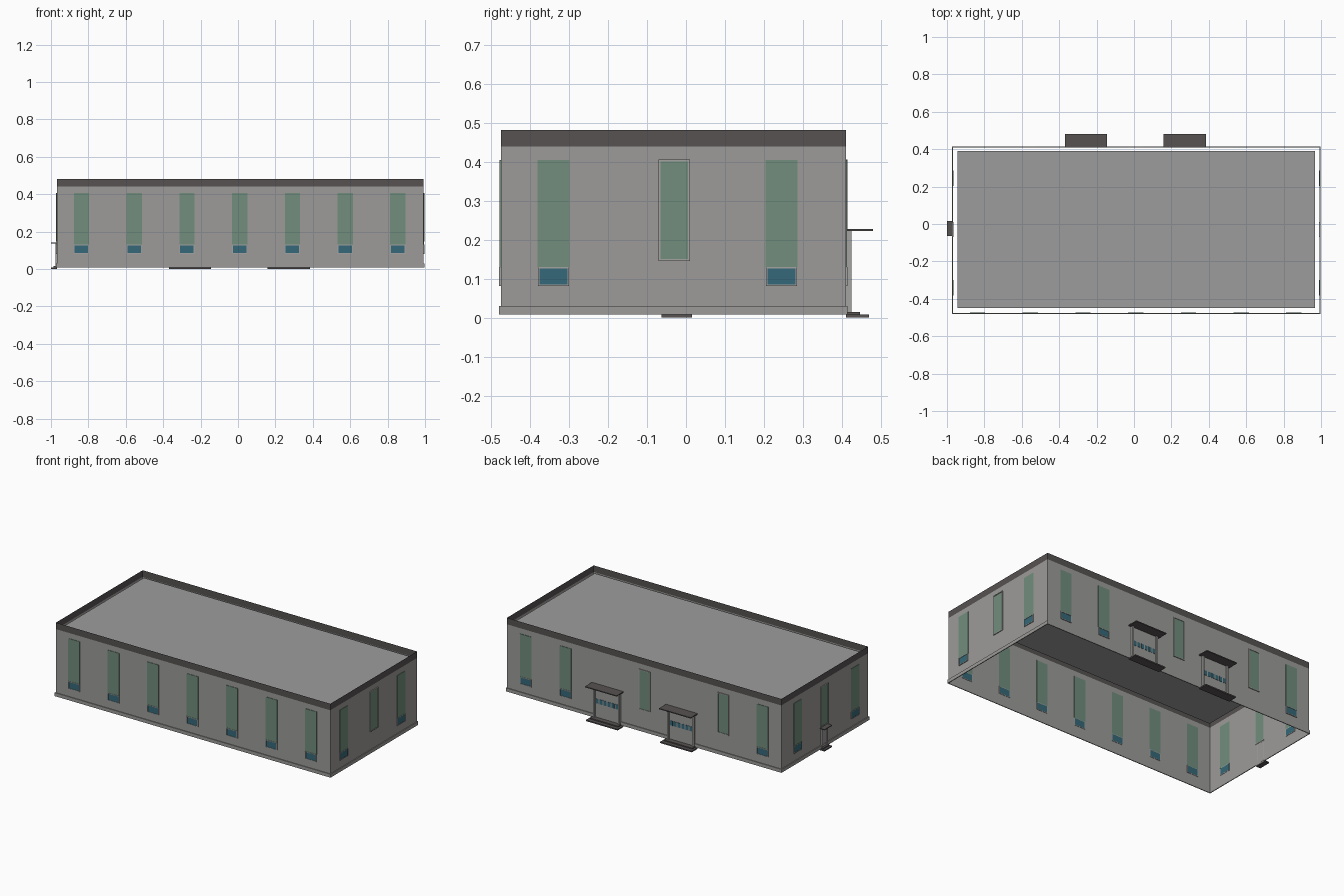
import bpy, bmesh

if "Cube" in bpy.data.objects:
    bpy.data.objects.remove(bpy.data.objects["Cube"])

X0, X1, Y0, Y1 = -0.968, 0.992, -0.475, 0.41   # wall sheet extents


def mat(name, rgb):
    m = bpy.data.materials.new(name)
    m.diffuse_color = (*rgb, 1)
    m.use_nodes = True
    m.node_tree.nodes["Principled BSDF"].inputs["Base Color"].default_value = m.diffuse_color
    return m


WALL = mat("wall grey", (0.335, 0.33, 0.32))
ROOF = mat("roof grey", (0.335, 0.335, 0.335))
TRIM = mat("dark trim", (0.095, 0.085, 0.085))
GREEN = mat("green glass", (0.165, 0.27, 0.205))
BLUE = mat("blue glass", (0.036, 0.14, 0.19))
FRAME = mat("frame grey", (0.37, 0.37, 0.36))


def finish(name, bm, material):
    me = bpy.data.meshes.new(name)
    bm.to_mesh(me)
    bm.free()
    me.materials.append(material)
    ob = bpy.data.objects.new(name, me)
    bpy.context.collection.objects.link(ob)
    return ob


def add_box(bm, a, b):
    vs = [bm.verts.new((x, y, z)) for z in (a[2], b[2])
          for x, y in ((a[0], a[1]), (b[0], a[1]), (b[0], b[1]), (a[0], b[1]))]
    for f in ((3, 2, 1, 0), (4, 5, 6, 7), (0, 1, 5, 4), (1, 2, 6, 5), (2, 3, 7, 6), (3, 0, 4, 7)):
        bm.faces.new([vs[i] for i in f])


def span(wall, u0, u1, z0, z1, d0, d1):
    """Box corners on a wall: u along it, d outward from it."""
    if wall in ("front", "back"):
        base, s = (Y0, -1) if wall == "front" else (Y1, 1)
        lo, hi = sorted((base + s * d0, base + s * d1))
        return (u0, lo, z0), (u1, hi, z1)
    base, s = (X0, -1) if wall == "left" else (X1, 1)
    lo, hi = sorted((base + s * d0, base + s * d1))
    return (lo, u0, z0), (hi, u1, z1)


def part(name, material, *spans):
    bm = bmesh.new()
    for s in spans:
        add_box(bm, *span(*s))
    return finish(name, bm, material)


def frame(name, wall, u, w, z0, z1, t, d, material=FRAME):
    a, b = u - w / 2, u + w / 2
    part(name, material,
         (wall, a, a + t, z0, z1, -0.002, d), (wall, b - t, b, z0, z1, -0.002, d),
         (wall, a + t, b - t, z1 - t, z1, -0.002, d), (wall, a + t, b - t, z0, z0 + t, -0.002, d))


def sheet_ring(name, z0, z1, material):
    bm = bmesh.new()
    pts = ((X0, Y0), (X1, Y0), (X1, Y1), (X0, Y1))
    lo = [bm.verts.new((x, y, z0)) for x, y in pts]
    hi = [bm.verts.new((x, y, z1)) for x, y in pts]
    for i in range(4):
        j = (i + 1) % 4
        bm.faces.new((lo[i], lo[j], hi[j], hi[i]))
    return finish(name, bm, material)


# Walls, parapet band and inset roof
sheet_ring("walls", 0.008, 0.44, WALL)
sheet_ring("parapet_band", 0.44, 0.482, TRIM)
bm = bmesh.new()
bm.faces.new([bm.verts.new((x, y, 0.447)) for x, y in
              ((-0.945, -0.45), (0.967, -0.45), (0.967, 0.39), (-0.945, 0.39))])
finish("roof", bm, ROOF)

# Plinth strip around the base
P = 0.005
part("plinth", WALL,
     ("front", X0 - P, X1 + P, 0.008, 0.03, 0, P), ("back", X0 - P, X1 + P, 0.008, 0.03, 0, P),
     ("left", Y0, Y1, 0.008, 0.03, 0, P), ("right", Y0, Y1, 0.008, 0.03, 0, P))


# Window types: green panel over a framed blue pane, or a framed tall green pane
def panel_window(wall, u):
    n = f"{wall}_window"
    part(n + "_green", GREEN, (wall, u - 0.041, u + 0.041, 0.129, 0.405, -0.002, 0.003))
    part(n + "_blue", BLUE, (wall, u - 0.036, u + 0.036, 0.085, 0.127, -0.002, 0.003))
    frame(n + "_frame", wall, u, 0.08, 0.081, 0.13, 0.004, 0.005)


def tall_window(wall, u):
    n = f"{wall}_tall_window"
    part(n + "_glass", GREEN, (wall, u - 0.036, u + 0.036, 0.15, 0.402, -0.002, 0.002))
    frame(n + "_frame", wall, u, 0.08, 0.146, 0.406, 0.005, 0.005)


for i in range(7):
    panel_window("front", -0.837 + 0.282 * i)
for side in ("left", "right"):
    for y in (-0.34, 0.245):
        panel_window(side, y)
    tall_window(side, -0.03)
for x in (-0.835, 0.572, 0.856):
    panel_window("back", x)
for x in (-0.555, 0.008):
    tall_window("back", x)

# Back entrances: steps, canopy, posts and a row of small panes
for x in (-0.257, 0.272):
    part("back_step", TRIM, ("back", x - 0.113, x + 0.113, 0, 0.008, 0, 0.06),
         ("back", x - 0.1, x + 0.1, 0.008, 0.015, 0, 0.037))
    part("back_canopy", TRIM, ("back", x - 0.113, x + 0.113, 0.222, 0.228, 0, 0.07))
    part("back_door_panel", WALL, ("back", x - 0.09, x + 0.09, 0.015, 0.222, 0.001, 0.006))
    part("back_door_posts", FRAME,
         *[("back", x + s - 0.006, x + s + 0.006, 0.015, 0.222, 0, 0.015) for s in (-0.09, 0.09)])
    part("back_door_panes", BLUE,
         *[("back", x + o - 0.01, x + o + 0.01, 0.105, 0.135, -0.002, 0.008)
           for o in (-0.07, -0.042, -0.014, 0.014, 0.042, 0.07)])

# Small side entrance on the left
part("side_step", TRIM, ("left", -0.063, 0.015, 0, 0.008, 0, 0.032),
     ("left", -0.055, 0.007, 0.008, 0.015, 0, 0.018))
part("side_canopy", TRIM, ("left", -0.063, 0.015, 0.137, 0.142, 0, 0.032))
part("side_door_panel", WALL, ("left", -0.05, 0.002, 0.015, 0.137, 0.001, 0.004))
part("side_door_posts", FRAME, ("left", -0.056, -0.05, 0.015, 0.137, 0, 0.008),
     ("left", 0.002, 0.008, 0.015, 0.137, 0, 0.008))
